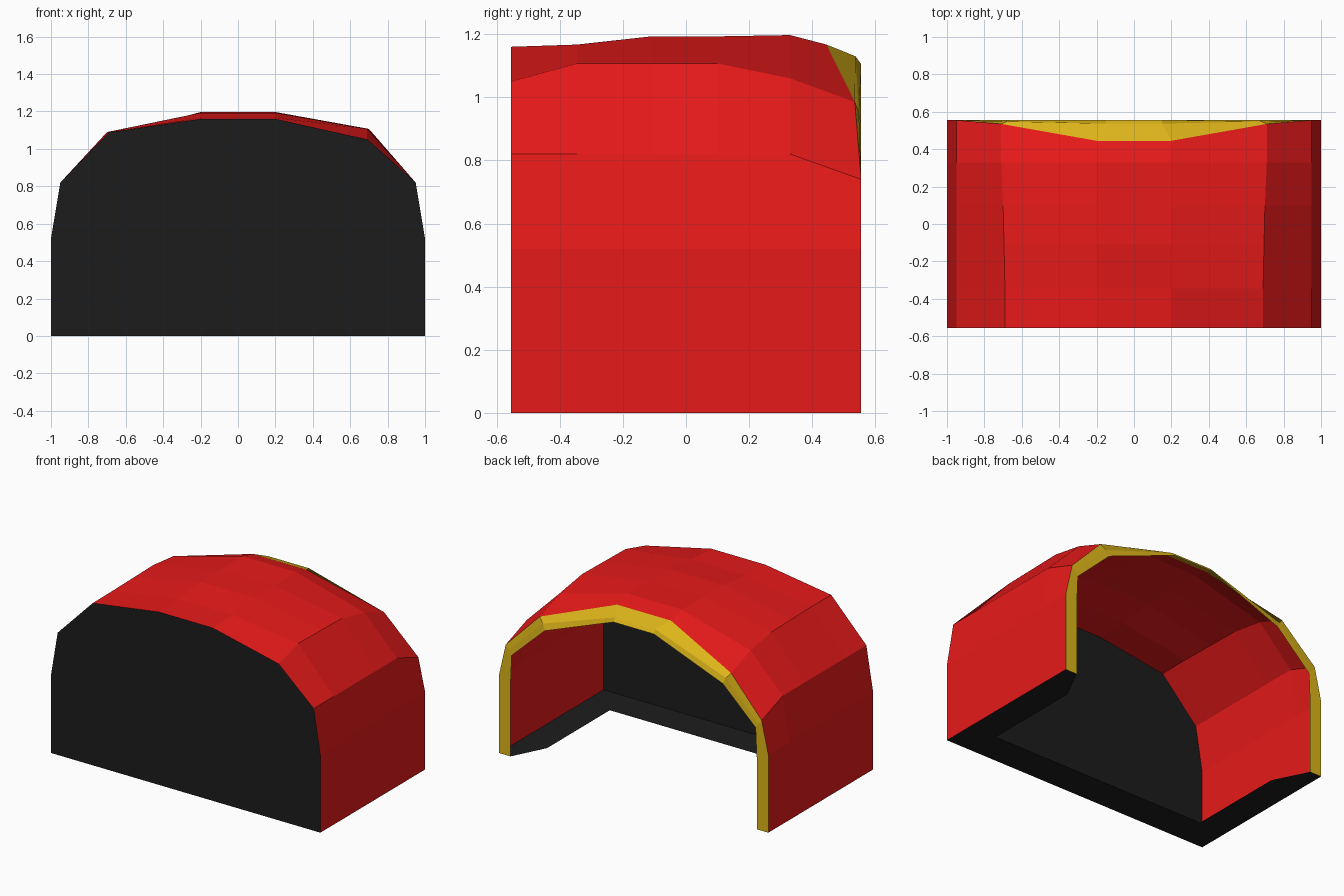
import bpy

if "Cube" in bpy.data.objects:
    bpy.data.objects.remove(bpy.data.objects["Cube"])


def material(name, color):
    m = bpy.data.materials.new(name)
    m.diffuse_color = (*color, 1)
    m.use_nodes = True
    m.node_tree.nodes["Principled BSDF"].inputs["Base Color"].default_value = m.diffuse_color
    return m


RED = material("red", (0.80, 0.01, 0.01))
BLACK = material("black", (0.012, 0.012, 0.012))
YELLOW = material("yellow", (0.72, 0.46, 0.01))


def make(name, verts, faces, mat):
    me = bpy.data.meshes.new(name)
    me.from_pydata(verts, [], faces)
    me.materials.append(mat)
    ob = bpy.data.objects.new(name, me)
    bpy.context.collection.objects.link(ob)
    return ob


def strip(name, rows, mat):
    """Skin a grid of equally long point rows."""
    n = len(rows[0])
    faces = [(r * n + i, r * n + i + 1, (r + 1) * n + i + 1, (r + 1) * n + i)
             for r in range(len(rows) - 1) for i in range(n - 1)]
    return make(name, [p for row in rows for p in row], faces, mat)


def arch(half):
    """Mirror a right-hand half profile, ordered foot to crown."""
    return half + [(-x, y, z) for x, y, z in reversed(half)]


# Cross-sections of the shell: y, shoulder x, left/right shoulder z, crown z, side z
B = 0.555
stations = [(-B, 0.69, 1.088, 1.05, 1.16, 0.82),
            (-0.345, 0.69, 1.09, 1.107, 1.167, 0.82),
            (-0.11, 0.695, 1.09, 1.107, 1.193, 0.82),
            (0.10, 0.70, 1.09, 1.107, 1.193, 0.82),
            (0.33, 0.71, 1.06, 1.06, 1.197, 0.82)]
rows = []
for y, sx, left, right, top, side in stations:
    row = arch([(1, y, 0), (1, y, 0.52), (0.95, y, side), (sx, y, right), (0.2, y, top)])
    row[6] = (-sx, y, left)
    rows.append(row)

# Slanted back edge of the shell, where the rim begins
edge = arch([(1, B, 0), (1, B, 0.52), (0.95, B, 0.74), (0.71, 0.535, 0.985), (0.2, 0.445, 1.167)])
strip("shell", rows + [edge], RED)

# Front panel fills the first section
make("front_panel", rows[0], [tuple(range(10))], BLACK)

# Yellow rim turning inward round the opening
middle = arch([(0.957, B, 0), (0.957, B, 0.50), (0.93, B, 0.71), (0.68, 0.548, 0.95), (0.15, 0.537, 1.13)])
inner = arch([(0.914, B, 0), (0.914, B, 0.48), (0.905, B, 0.68), (0.66, B, 0.91), (0.15, B, 1.105)])
strip("opening_rim", [edge, middle, inner], YELLOW)

# Flat U-shaped flange on the ground
outer_u = arch([(1, B, 0), (1, 0.33, 0), (1, -B, 0)])
inner_u = arch([(0.914, B, 0), (0.8, 0.33, 0), (0.8, -0.335, 0)])
strip("base_flange", [outer_u, inner_u], BLACK)
